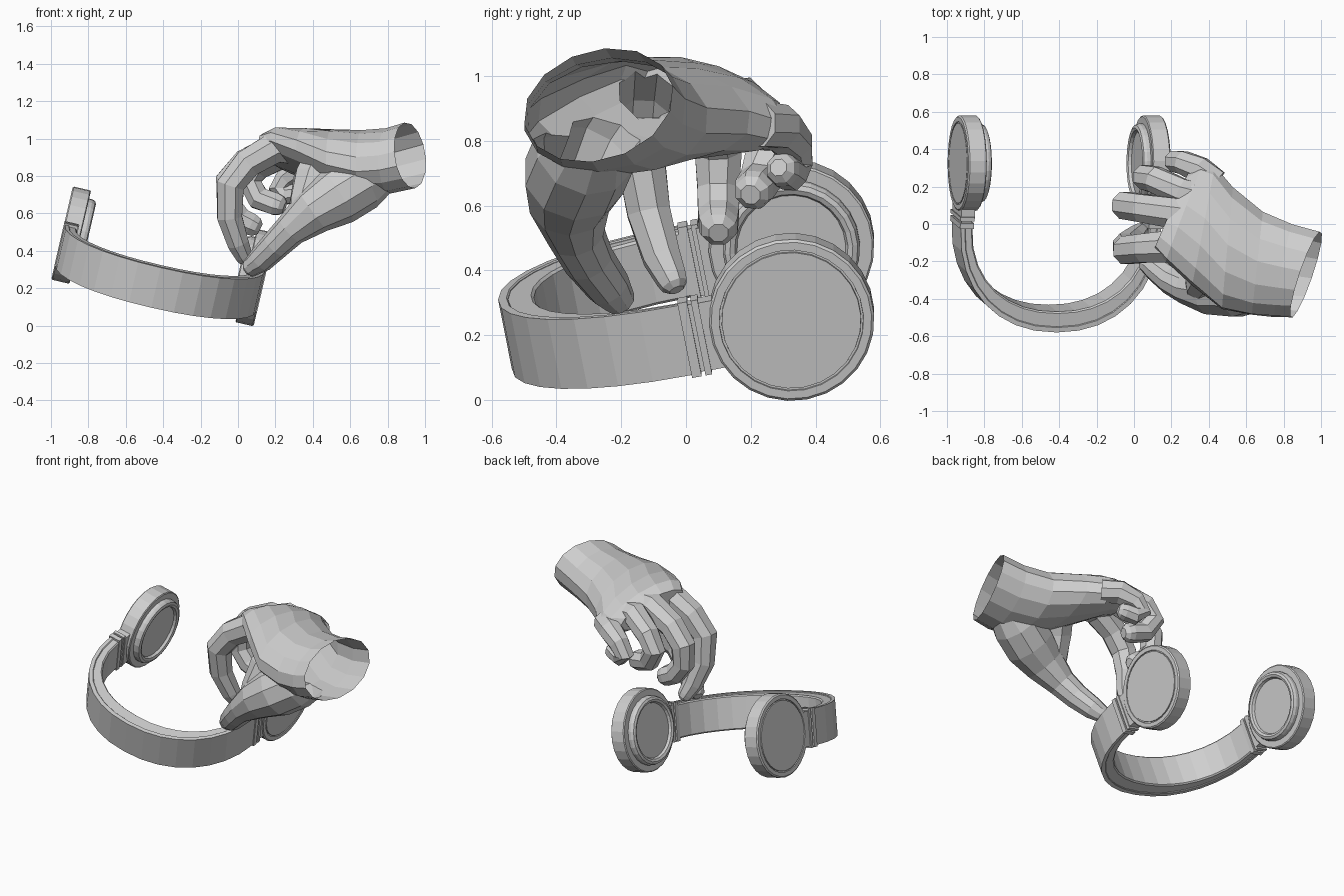
import bpy, bmesh, math
from mathutils import Vector, Matrix

cube = bpy.data.objects.get("Cube")
if cube:
    bpy.data.objects.remove(cube, do_unlink=True)

grey = bpy.data.materials.new("light_grey")
grey.use_nodes = True
grey.diffuse_color = (0.62, 0.62, 0.62, 1)
grey.node_tree.nodes["Principled BSDF"].inputs["Base Color"].default_value = (0.62, 0.62, 0.62, 1)


def finish(name, bm):
    bmesh.ops.recalc_face_normals(bm, faces=bm.faces)
    mesh = bpy.data.meshes.new(name)
    bm.to_mesh(mesh)
    bm.free()
    mesh.materials.append(grey)
    obj = bpy.data.objects.new(name, mesh)
    bpy.context.collection.objects.link(obj)
    return obj


def loft(name, rings, matrix=Matrix()):
    """Skin a row of closed rings and cap both ends."""
    bm = bmesh.new()
    rows = [[bm.verts.new(p) for p in ring] for ring in rings]
    n = len(rows[0])
    for a, b in zip(rows, rows[1:]):
        for i in range(n):
            j = (i + 1) % n
            bm.faces.new((a[i], a[j], b[j], b[i]))
    bm.faces.new(rows[0])
    bm.faces.new(rows[-1])
    bm.transform(matrix)
    return finish(name, bm)


def ellipse(c, u, v, n, belly=1):
    """Ring around c; belly scales the half on the -v side."""
    c, u, v = Vector(c), Vector(u), Vector(v)
    ring = []
    for i in range(n):
        t = math.tau * (i + 0.5) / n
        s = math.sin(t)
        ring.append(c + u * math.cos(t) + v * s * (belly if s < 0 else 1))
    return ring


def finger(name, joints, n=8):
    """Tapered tube through (x, y, z, radius) joints with a rounded tip."""
    pts = [Vector(j[:3]) for j in joints]
    radii = [j[3] for j in joints]
    end = (pts[-1] - pts[-2]).normalized()
    base, last = pts[-1], radii[-1]
    for reach, size in ((0.5, 0.87), (0.85, 0.5)):
        pts.append(base + end * last * reach)
        radii.append(last * size)
    rings = []
    for i, p in enumerate(pts):
        t = (pts[min(i + 1, len(pts) - 1)] - pts[max(i - 1, 0)]).normalized()
        s = Vector((0, 1, 0))
        s = (s - t * s.dot(t)).normalized()
        rings.append(ellipse(p, s * radii[i], t.cross(s) * radii[i], n))
    return loft(name, rings)


# Palm: flattened underneath, wrist first, knuckles last
palm = [
    ((0.92, -0.27, 0.91), (0.08, 0.23, 0.02), (-0.03, 0.02, 0.175), 1),
    ((0.80, -0.25, 0.88), (0.05, 0.25, 0.01), (-0.01, 0.02, 0.175), 1),
    ((0.66, -0.21, 0.86), (0.03, 0.28, 0), (0, 0.01, 0.185), 0.9),
    ((0.50, -0.13, 0.87), (0.03, 0.33, -0.02), (0, 0.02, 0.18), 0.75),
    ((0.37, -0.01, 0.89), (0.06, 0.32, -0.07), (0.01, 0.04, 0.15), 0.7),
    ((0.27, 0.06, 0.92), (0.1, 0.26, -0.09), (0.01, 0.04, 0.11), 0.8),
    ((0.20, 0.07, 0.93), (0.09, 0.2, -0.07), (0.01, 0.03, 0.07), 1),
]
hand = loft("hand", [ellipse(c, u, v, 14, belly) for c, u, v, belly in palm])

# Fingers, thumb and the web between thumb and palm
digits = [
    finger("thumb", [
        (0.78, -0.28, 0.84, 0.12), (0.66, -0.31, 0.77, 0.16),
        (0.53, -0.345, 0.69, 0.16), (0.40, -0.36, 0.61, 0.128),
        (0.28, -0.34, 0.51, 0.09), (0.20, -0.30, 0.43, 0.08),
        (0.12, -0.24, 0.35, 0.07), (0.08, -0.215, 0.32, 0.056)], 10),
    finger("thumb_web", [
        (0.47, -0.18, 0.9, 0.12), (0.40, -0.27, 0.78, 0.11),
        (0.36, -0.33, 0.65, 0.09)]),
    finger("index_finger", [
        (0.34, -0.1, 0.94, 0.09), (0.20, -0.12, 0.955, 0.092),
        (0.05, -0.13, 0.865, 0.083), (-0.04, -0.14, 0.75, 0.08),
        (-0.045, -0.115, 0.58, 0.072), (0, -0.075, 0.44, 0.062),
        (0.03, -0.045, 0.375, 0.05)]),
    finger("middle_finger", [
        (0.34, 0.04, 0.94, 0.09), (0.20, 0.06, 0.945, 0.087),
        (0.04, 0.085, 0.87, 0.08), (-0.05, 0.1, 0.77, 0.078),
        (-0.05, 0.1, 0.65, 0.07), (0.01, 0.1, 0.57, 0.068),
        (0.07, 0.1, 0.54, 0.064)]),
    finger("ring_finger", [
        (0.38, 0.13, 0.91, 0.085), (0.25, 0.17, 0.92, 0.08),
        (0.11, 0.24, 0.85, 0.074), (0.06, 0.25, 0.77, 0.07),
        (0.11, 0.23, 0.68, 0.066), (0.20, 0.21, 0.65, 0.064)]),
    finger("little_finger", [
        (0.44, 0.22, 0.85, 0.075), (0.35, 0.29, 0.84, 0.075),
        (0.26, 0.33, 0.79, 0.065), (0.22, 0.335, 0.73, 0.06),
        (0.26, 0.32, 0.7, 0.058), (0.32, 0.3, 0.71, 0.055)]),
]

# Join everything into one skin, then open the wrist
for digit in digits:
    union = hand.modifiers.new(digit.name, 'BOOLEAN')
    union.operation = 'UNION'
    union.solver = 'EXACT'
    union.use_self = True
    union.object = digit
bpy.context.view_layer.update()
depsgraph = bpy.context.evaluated_depsgraph_get()
skin = bpy.data.meshes.new_from_object(hand.evaluated_get(depsgraph))
hand.modifiers.clear()
for digit in digits:
    bpy.data.objects.remove(digit, do_unlink=True)
wrist, across, up = (Vector(p) for p in palm[0][:3])
normal = across.cross(up).normalized()
bm = bmesh.new()
bm.from_mesh(skin)
opening = [f for f in bm.faces
           if all(abs((v.co - wrist).dot(normal)) < 0.002 for v in f.verts)]
bmesh.ops.delete(bm, geom=opening, context='FACES')
bm.to_mesh(skin)
bm.free()
skin.materials.clear()
skin.materials.append(grey)
hand.data = skin

# Headphones: built level and symmetric, then tilted into place
tilt = (Matrix.Translation((-0.40, 0.325, 0.37))
        @ Matrix.Rotation(math.radians(13), 4, 'Y')
        @ Matrix.Rotation(math.radians(11), 4, 'X'))


def band(name, outer, inner, crown, h, bevel):
    """Arched strip between two insets; crown is the inset at the middle."""
    rings = []
    steps = 16
    for i in range(steps + 1):
        a = math.pi * i / steps
        c, s = math.cos(a), math.sin(a)
        x = math.copysign(abs(c) ** 0.92, c)
        y = abs(s) ** 0.92
        deep = inner + (crown - inner) * s * s

        def at(d, z):
            return Vector(((0.55 - d) * x, -0.33 - (0.57 - d) * y, z))
        rings.append([at(outer, -h), at(outer, h), at(deep - bevel, h),
                      at(deep, h - bevel), at(deep, bevel - h), at(deep - bevel, -h)])
    loft(name, rings, tilt)


band("headband_shell", 0, 0.025, 0.03, 0.112, 0.004)
band("headband_pad", 0.02, 0.066, 0.11, 0.106, 0.008)


def box(name, x, y, z):
    bm = bmesh.new()
    bmesh.ops.create_cube(bm, size=1)
    for v in bm.verts:
        v.co = [r[0] if c < 0 else r[1] for c, r in zip(v.co, (x, y, z))]
    bm.transform(tilt)
    finish(name, bm)


# Cup outline as (offset outward, radius): cover, groove, rim, cushion, mesh
cup_profile = [
    (0.05, 0.215), (0.042, 0.216), (0.042, 0.222), (0.05, 0.223),
    (0.05, 0.248), (0.043, 0.256), (-0.045, 0.256), (-0.05, 0.25),
    (-0.05, 0.212), (-0.07, 0.212), (-0.086, 0.205), (-0.092, 0.19),
    (-0.086, 0.175), (-0.07, 0.168)]

for side, label in ((1, "left"), (-1, "right")):
    rings = [ellipse((side * (0.505 + d), 0, 0), (0, r, 0), (0, 0, r), 26)
             for d, r in cup_profile]
    loft(label + "_ear_cup", rings, tilt)

    def span(a, b):
        return sorted((side * a, side * b))
    box(label + "_hinge_plate", span(0.48, 0.556), (-0.335, -0.305), (-0.12, 0.12))
    box(label + "_hinge_core", span(0.49, 0.546), (-0.31, -0.285), (-0.108, 0.108))
    box(label + "_hinge_collar", span(0.48, 0.556), (-0.293, -0.272), (-0.12, 0.12))
    box(label + "_cup_neck", span(0.475, 0.55), (-0.28, -0.19), (-0.108, 0.108))
